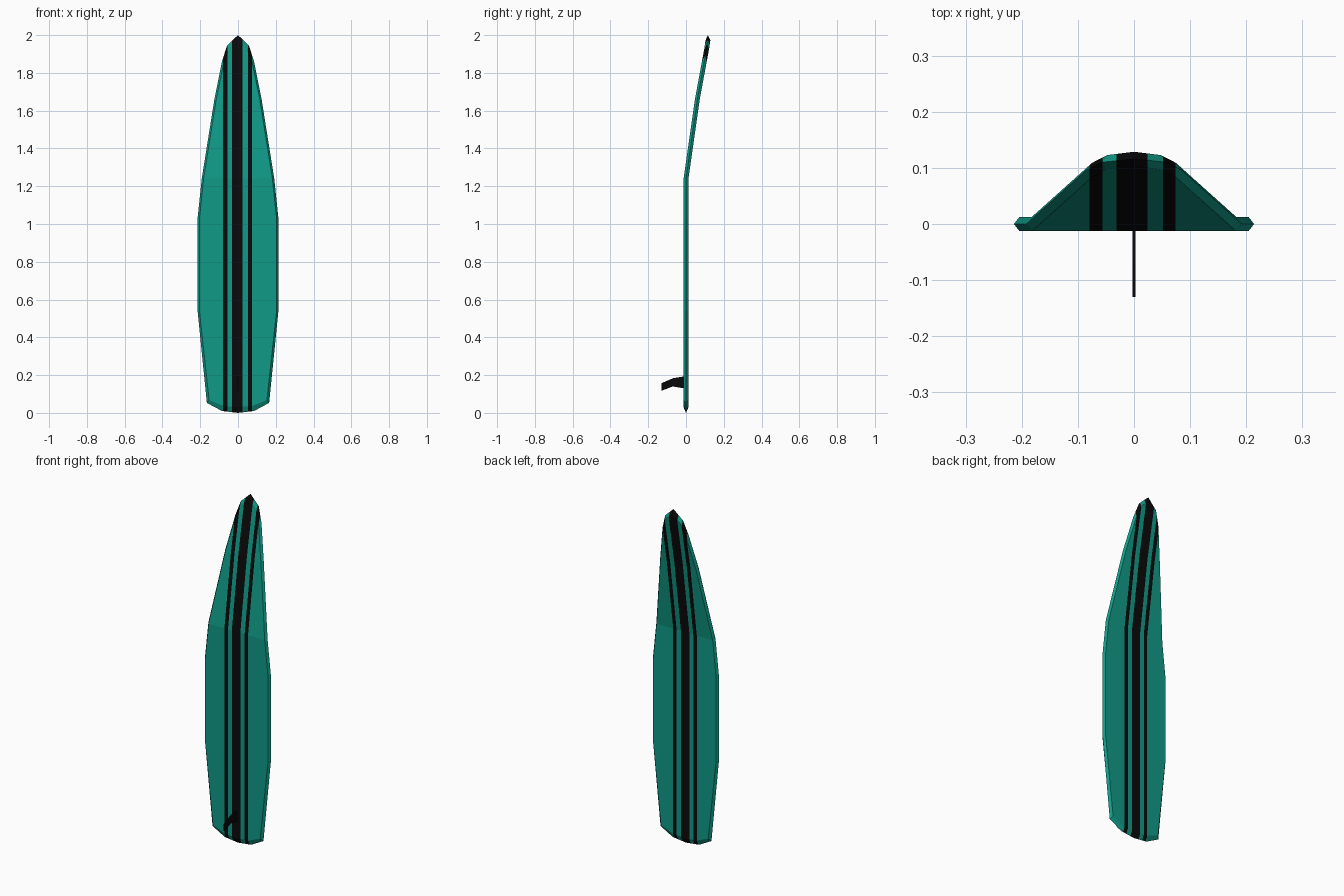
import bpy, bmesh

if "Cube" in bpy.data.objects:
    bpy.data.objects.remove(bpy.data.objects["Cube"])


def material(name, rgb):
    m = bpy.data.materials.new(name)
    m.diffuse_color = (*rgb, 1)
    m.use_nodes = True
    m.node_tree.nodes["Principled BSDF"].inputs["Base Color"].default_value = m.diffuse_color
    return m


teal = material("teal", (0.005, 0.32, 0.24))
black = material("black", (0.003, 0.003, 0.003))


def make_object(name, bm, mats):
    bmesh.ops.recalc_face_normals(bm, faces=bm.faces)
    me = bpy.data.meshes.new(name)
    bm.to_mesh(me)
    bm.free()
    for m in mats:
        me.materials.append(m)
    ob = bpy.data.objects.new(name, me)
    bpy.context.collection.objects.link(ob)
    return ob


# Board stations: rail half width, rail z, flat half width, flat z, centre y
STATIONS = [
    (0.0, 0.0, 0.0, 0.030, 0.0),
    (0.085, 0.010, 0.080, 0.038, 0.0),
    (0.165, 0.053, 0.153, 0.068, 0.0),
    (0.214, 0.540, 0.204, 0.540, 0.0),
    (0.214, 1.030, 0.204, 1.030, 0.0),
    (0.192, 1.240, 0.182, 1.240, 0.0),
    (0.125, 1.660, 0.115, 1.660, 0.060),
    (0.085, 1.860, 0.075, 1.855, 0.096),
    (0.058, 1.945, 0.048, 1.930, 0.110),
    (0.0, 2.0, 0.0, 1.972, 0.116),
]
HALF_THICK = 0.0128

bm = bmesh.new()
rings = []
for w, z, wi, zi, y in STATIONS:
    section = [(-w, y, z), (-wi, y - HALF_THICK, zi), (wi, y - HALF_THICK, zi),
               (w, y, z), (wi, y + HALF_THICK, zi), (-wi, y + HALF_THICK, zi)]
    rings.append([bm.verts.new(p) for p in section])
for a, b in zip(rings, rings[1:]):
    for i in range(6):
        j = (i + 1) % 6
        bm.faces.new((a[i], a[j], b[j], b[i]))
# Close the pointed nose and tail
bmesh.ops.remove_doubles(bm, verts=bm.verts, dist=1e-5)

# Stripes: cut the board lengthwise and colour the strips black
STRIPES = [(-0.079, -0.056), (-0.031, 0.024), (0.052, 0.074)]
for x in [v for s in STRIPES for v in s]:
    bmesh.ops.bisect_plane(bm, geom=bm.verts[:] + bm.edges[:] + bm.faces[:],
                           plane_co=(x, 0, 0), plane_no=(1, 0, 0))
for f in bm.faces:
    cx = f.calc_center_bounds().x
    f.material_index = int(any(lo < cx < hi for lo, hi in STRIPES))
make_object("board", bm, [teal, black])

# Fin: swept profile in the y-z plane, extruded across x
FIN = [(0.0, 0.195), (-0.07, 0.183), (-0.13, 0.157),
       (-0.13, 0.117), (-0.07, 0.140), (0.0, 0.128)]
bm = bmesh.new()
face = bm.faces.new([bm.verts.new((-0.003, y, z)) for y, z in FIN])
new = bmesh.ops.extrude_face_region(bm, geom=[face])["geom"]
bmesh.ops.translate(bm, vec=(0.006, 0, 0),
                    verts=[v for v in new if isinstance(v, bmesh.types.BMVert)])
make_object("fin", bm, [black])
